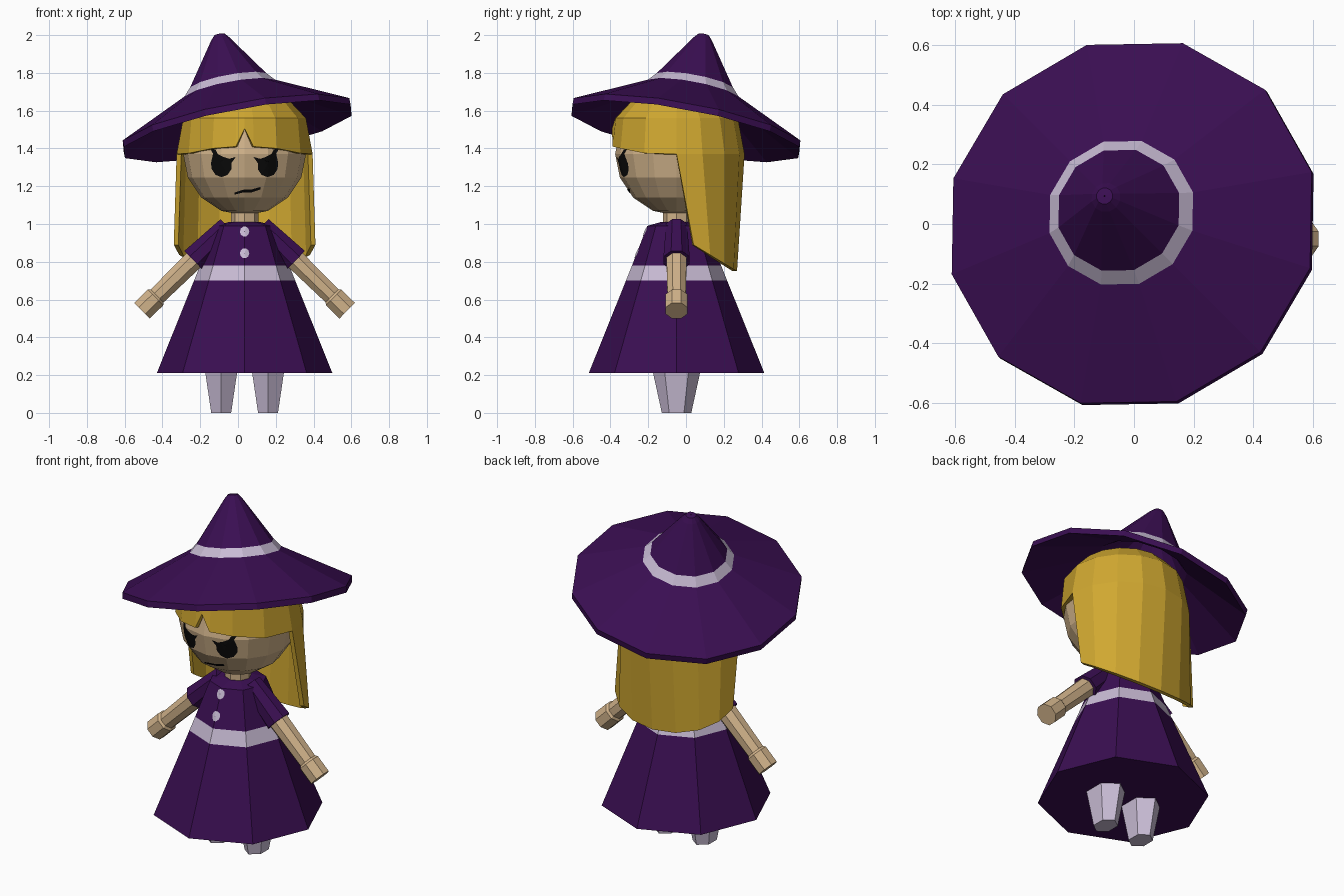
import bpy, bmesh, math
from mathutils import Vector, Matrix
from mathutils.bvhtree import BVHTree

if "Cube" in bpy.data.objects:
    bpy.data.objects.remove(bpy.data.objects["Cube"])

CX, CY = 0.035, -0.05          # body axis


def mat(name, r, g, b):
    m = bpy.data.materials.new(name)
    m.diffuse_color = (r, g, b, 1)
    m.use_nodes = True
    m.node_tree.nodes["Principled BSDF"].inputs["Base Color"].default_value = m.diffuse_color
    return m


purple = mat("purple cloth", .042, .0044, .084)
lilac = mat("pale lilac", .58, .50, .66)
skin = mat("skin", .63, .445, .254)
gold = mat("golden hair", .63, .39, .03)
black = mat("black", .003, .003, .003)


def finish(bm, name, mats, normals=True):
    if normals:
        bmesh.ops.recalc_face_normals(bm, faces=bm.faces)
    me = bpy.data.meshes.new(name)
    bm.to_mesh(me)
    bm.free()
    ob = bpy.data.objects.new(name, me)
    bpy.context.collection.objects.link(ob)
    for m in mats:
        me.materials.append(m)
    return ob


def lathe(name, profile, n, mats, matrix, phase=0.0, sx=1.0, stripe=None, close=False):
    """Rings of (radius, height); 'stripe' is the band index given the second colour."""
    bm = bmesh.new()
    rings = []
    for r, h in profile:
        rings.append([bm.verts.new(matrix @ Vector((
            sx * r * math.cos(phase + math.tau * i / n),
            r * math.sin(phase + math.tau * i / n), h))) for i in range(n)])
    pairs = list(zip(rings, rings[1:]))
    if close:
        pairs.append((rings[-1], rings[0]))
    for k, (a, b) in enumerate(pairs):
        for i in range(n):
            j = (i + 1) % n
            f = bm.faces.new((a[i], a[j], b[j], b[i]))
            f.material_index = 1 if k == stripe else 0
    if not close:
        bm.faces.new(rings[0])
        bm.faces.new(rings[-1])
    return finish(bm, name, mats)


def at(x, y, z=0):
    return Matrix.Translation((x, y, z))


# Dress with waist stripe, and neck
dress = lathe("dress", [(.465, .21), (.268, .70), (.236, .78), (.155, .99), (.085, 1.01)],
              8, [purple, lilac], at(CX, CY), stripe=1)
lathe("neck", [(.073, .96), (.073, 1.09)], 8, [skin], at(CX, CY))

# Legs and arms, both sides
for s, side in ((-1, "left"), (1, "right")):
    lathe(side + "_leg", [(.078, 0), (.125, .215)], 6, [lilac],
          at(CX + s * .124, CY), math.pi / 6 if s > 0 else math.pi / 2, .78)
    shoulder = Vector((CX + s * .11, CY, .965))
    tip = Vector((CX + s * .543, CY, .541))
    length = (tip - shoulder).length
    m = Matrix.Translation(shoulder) @ (tip - shoulder).to_track_quat('Z', 'Y').to_matrix().to_4x4()
    ph = math.pi / 8
    lathe(side + "_sleeve", [(.06, -.03), (.075, .225)], 8, [purple], m, ph)
    lathe(side + "_forearm", [(.058, .2), (.052, length - .10)], 8, [skin], m, ph)
    lathe(side + "_hand", [(.05, length - .115), (.063, length - .10), (.063, length)],
          8, [skin], m, ph)

# Head
bm = bmesh.new()
bmesh.ops.create_uvsphere(bm, u_segments=16, v_segments=8, radius=.325,
                          matrix=at(CX, CY, 1.37))
head = finish(bm, "head", [skin])

# Hair: dome with a notched fringe in front and a long slanted curtain behind
offsets = [0, 8, 30, 60, 90, 112.5, 135, 157.5, 180]
fringe = {0: 1.505, 8: 1.41, 30: 1.40, 60: 1.375, 90: 1.37}
cols = [-o for o in reversed(offsets[1:-1])] + offsets
dome = [(.12, 1.70), (.24, 1.65), (.325, 1.56)]
bm = bmesh.new()
apex = bm.verts.new((CX, CY, 1.72))
grid = []
for o in cols:
    a = math.radians(o - 90)
    c, s = math.cos(a), math.sin(a)
    pts = [(CX + r * c, CY + r * s, z) for r, z in dome]
    z = fringe.get(abs(o), 1.37)
    r = .342 if abs(o) < 90 else .36
    pts.append((CX + r * c, CY + r * s, z))
    if abs(o) >= 90:
        pts.append((CX + .375 * c, .04 + .23 * s, .89 - .14 * s))
    grid.append([bm.verts.new(p) for p in pts])
for i, a in enumerate(grid):
    b = grid[(i + 1) % len(grid)]
    bm.faces.new((apex, a[0], b[0]))
    for k in range(min(len(a), len(b)) - 1):
        if k < 3 or (abs(cols[i]) >= 90 and abs(cols[(i + 1) % len(cols)]) >= 90):
            bm.faces.new((a[k], a[k + 1], b[k + 1], b[k]))
hair = finish(bm, "hair", [gold], normals=False)
sol = hair.modifiers.new("thickness", 'SOLIDIFY')
sol.thickness = .025
sol.offset = -1

# Tilted hat: brim, pale band, crown, hollow underside
axis = Vector((-.19, .19, 1)).normalized()
tilt = at(-.005, 0, 1.51) @ Vector((0, 0, 1)).rotation_difference(axis).to_matrix().to_4x4()
lathe("hat", [(.632, -.02), (.632, .015), (.252, .205), (.212, .25), (.05, .485), (.028, .51),
              (.002, .512), (.002, .47), (.21, .20), (.25, .165)],
      12, [purple, lilac], tilt, math.pi / 12, stripe=2, close=True)


# Thin painted details draped on the front of a target
def decal(name, outline, target, material, lift=.005):
    tree = BVHTree.FromPolygons([v.co for v in target.data.vertices],
                                [p.vertices[:] for p in target.data.polygons])
    pts = [Vector(p) for p in outline]
    mid = sum(pts, Vector((0, 0))) / len(pts)
    bm = bmesh.new()

    def drop(p):
        hit = tree.ray_cast(Vector((p.x, -3, p.y)), Vector((0, 1, 0)))[0]
        return bm.verts.new((p.x, hit.y - lift, p.y))
    centre = drop(mid)
    rings = [[drop(mid.lerp(p, t)) for p in pts] for t in (.35, .7, 1)]
    n = len(pts)
    for i in range(n):
        j = (i + 1) % n
        bm.faces.new((centre, rings[0][i], rings[0][j]))
        for a, b in zip(rings, rings[1:]):
            bm.faces.new((a[i], b[i], b[j], a[j]))
    finish(bm, name, [material])


# Angry eyes with brow spikes (offsets: outward, up)
eye = [(.052, -.02), (.032, -.05), (0, -.062), (-.032, -.05), (-.052, -.02), (-.052, .012),
       (-.075, .045), (-.04, .035), (-.01, .045), (.02, .06), (.033, .085), (.06, .088),
       (.045, .062), (.05, .04), (.056, .01)]
for s, side in ((-1, "left"), (1, "right")):
    decal(side + "_eye", [(CX + s * (.122 + u), 1.31 + v) for u, v in eye], head, black)

# Crooked mouth
decal("mouth", [(-.02, 1.155), (.03, 1.168), (.075, 1.168), (.12, 1.183), (.118, 1.196),
                (.07, 1.182), (.03, 1.182), (-.018, 1.167)], head, black)

# Buttons
for k, z in enumerate((.96, .845)):
    decal("button_%d" % (k + 1),
          [(CX + .025 * math.cos(math.tau * i / 10), z + .027 * math.sin(math.tau * i / 10))
           for i in range(10)], dress, lilac)
